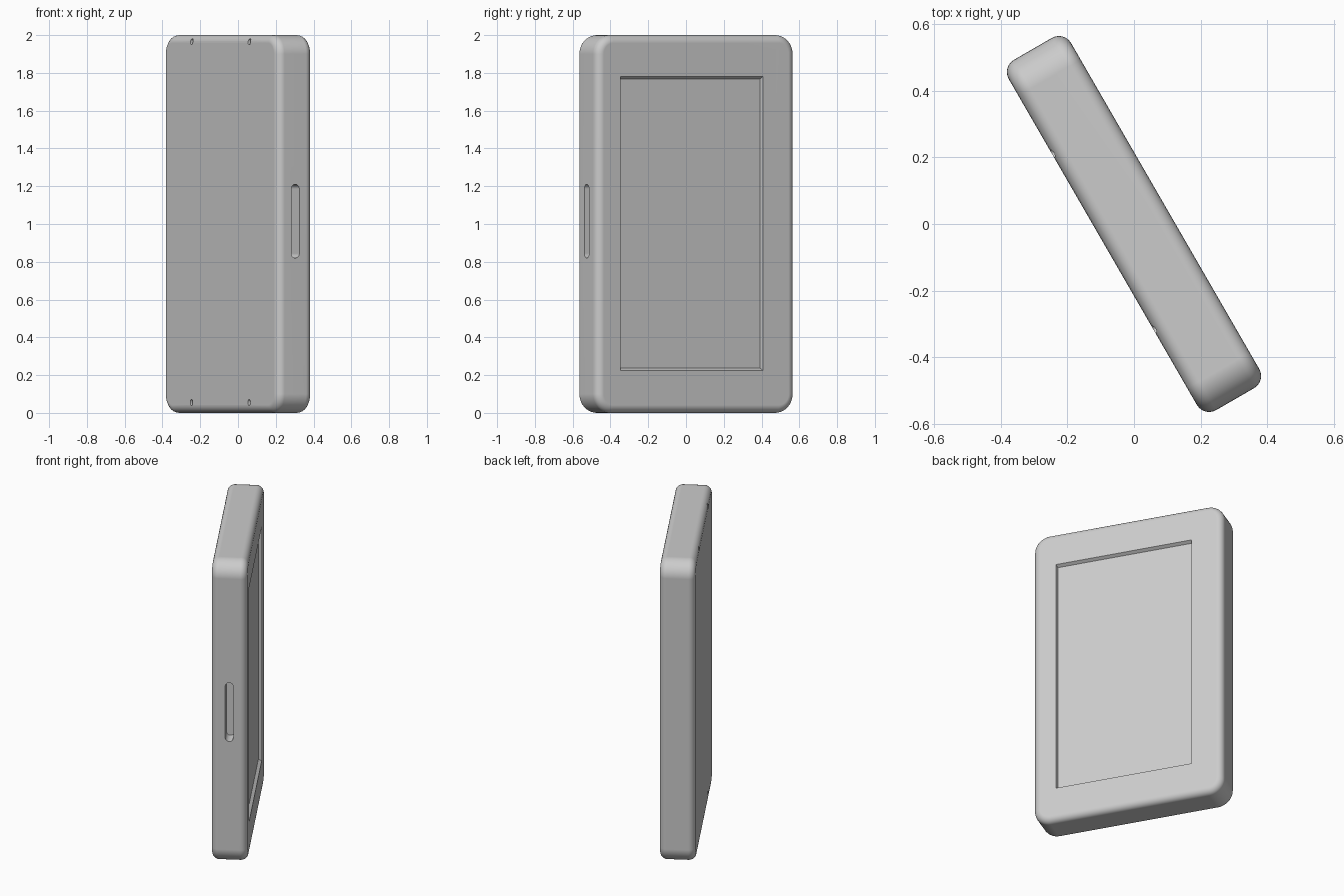
import bpy, bmesh, math
from mathutils import Matrix, Vector

if "Cube" in bpy.data.objects:
    bpy.data.objects.remove(bpy.data.objects["Cube"], do_unlink=True)

WIDTH, THICK, HEIGHT = 1.214, 0.216, 2.0
FRONT, BACK, SIDE = -THICK / 2, THICK / 2, -WIDTH / 2

grey = bpy.data.materials.new("matte_grey")
grey.use_nodes = True
grey.diffuse_color = (0.6, 0.6, 0.6, 1)
grey.node_tree.nodes["Principled BSDF"].inputs["Base Color"].default_value = grey.diffuse_color


def to_object(bm, name):
    bmesh.ops.recalc_face_normals(bm, faces=bm.faces)
    mesh = bpy.data.meshes.new(name)
    bm.to_mesh(mesh)
    bm.free()
    mesh.materials.append(grey)
    obj = bpy.data.objects.new(name, mesh)
    bpy.context.collection.objects.link(obj)
    return obj


def rounded_block(name, size, loc, axis, radius, segments=8):
    """Box whose four edges along one axis are rounded."""
    bm = bmesh.new()
    bmesh.ops.create_cube(bm, size=1)
    bmesh.ops.scale(bm, vec=size, verts=bm.verts)
    edges = [e for e in bm.edges
             if abs((e.verts[0].co - e.verts[1].co)[axis]) > 0.9 * size[axis]]
    bmesh.ops.bevel(bm, geom=edges, offset=radius, segments=segments,
                    profile=0.5, affect='EDGES')
    bmesh.ops.translate(bm, vec=loc, verts=bm.verts)
    return to_object(bm, name)


def screen_cutter(left, right, low, high, depth):
    """Tapered block, narrower towards the recess floor."""
    bm = bmesh.new()
    bmesh.ops.create_cube(bm, size=1)
    for v in bm.verts:
        inset = 1 if v.co.y > 0 else -1
        side = -1 if v.co.x > 0 else 1
        updown = -1 if v.co.z > 0 else 1
        v.co = Vector(((right if side < 0 else left) + side * max(0, inset) * 0.006 - side * max(0, -inset) * 0.006,
                       FRONT + inset * depth,
                       (high if updown < 0 else low) + updown * inset * 0.012))
    return to_object(bm, "screen_cutter")


# Body slab with soft edges
body = rounded_block("device_body", (WIDTH, THICK, HEIGHT), (0, 0, HEIGHT / 2), 1, 0.1, 10)
bevel = body.modifiers.new("soft_edges", 'BEVEL')
bevel.width = 0.042
bevel.segments = 6
bevel.limit_method = 'ANGLE'
bevel.angle_limit = math.radians(40)

# Screen recess, side slot and four small back holes
cutters = [screen_cutter(-0.462, 0.408, 0.225, 1.78, 0.02),
           rounded_block("slot_cutter", (0.18, 0.049, 0.39), (SIDE, 0, 1.015), 0, 0.0242)]
for x in (-0.305, 0.305):
    for z in (0.055, 1.965):
        cutters.append(rounded_block("hole_cutter", (0.025, 0.06, 0.032), (x, BACK, z), 1, 0.0122, 4))
for cutter in cutters:
    cut = body.modifiers.new(cutter.name, 'BOOLEAN')
    cut.operation = 'DIFFERENCE'
    cut.solver = 'EXACT'
    cut.object = cutter

# Bake the cuts, then remove the cutters
bpy.context.view_layer.update()
baked = bpy.data.meshes.new_from_object(
    body.evaluated_get(bpy.context.evaluated_depsgraph_get()))
body.modifiers.clear()
body.data = baked
for cutter in cutters:
    bpy.data.objects.remove(cutter, do_unlink=True)

# Turn the slab to its standing angle
body.data.transform(Matrix.Rotation(math.radians(120), 4, 'Z'))

# Smooth shading with crisp recess edges
bpy.ops.object.select_all(action='DESELECT')
body.select_set(True)
bpy.context.view_layer.objects.active = body
bpy.ops.object.shade_smooth_by_angle(angle=math.radians(35))
weighted = body.modifiers.new("even_normals", 'WEIGHTED_NORMAL')
weighted.keep_sharp = True
